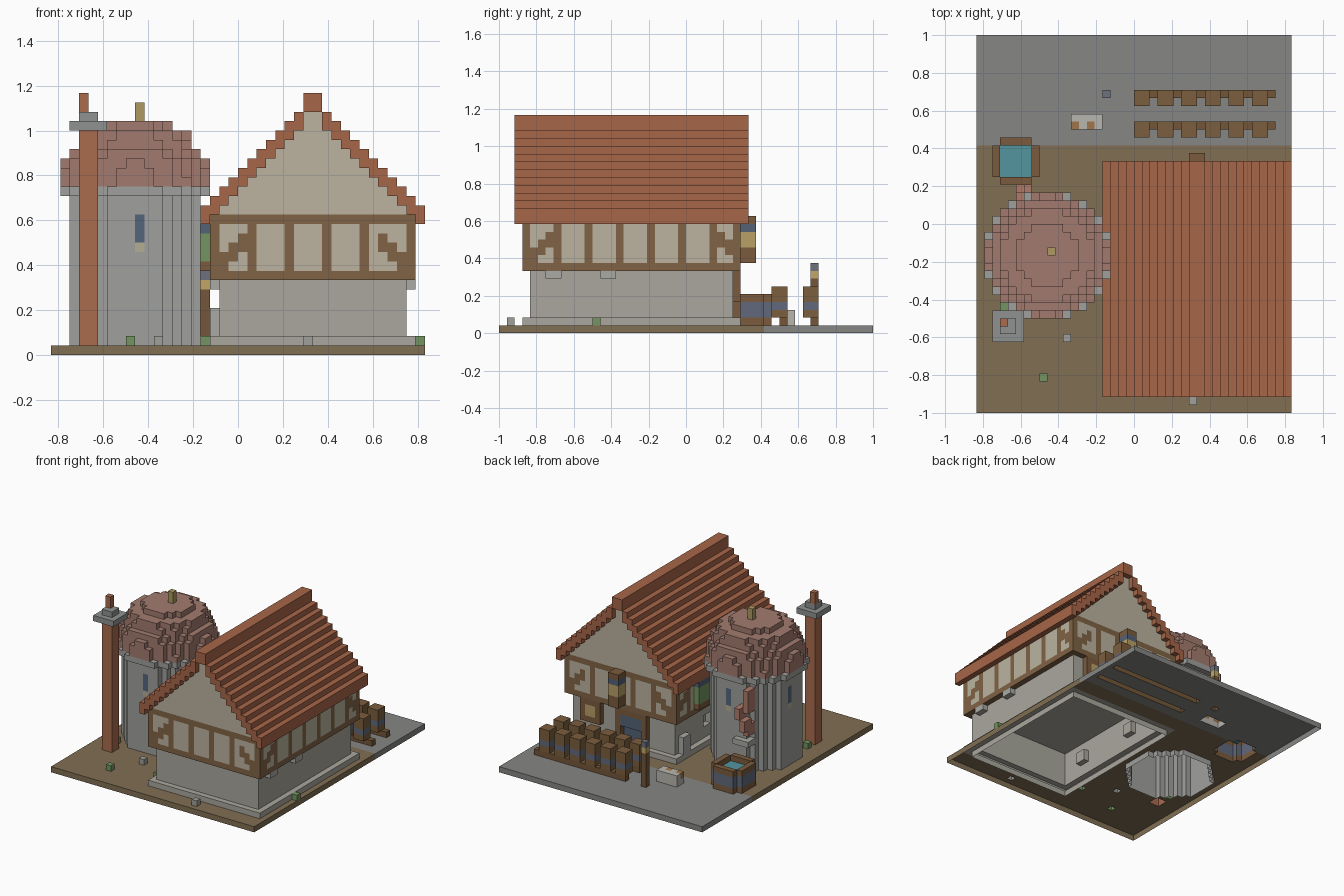
import bpy, bmesh

if "Cube" in bpy.data.objects:
    bpy.data.objects.remove(bpy.data.objects["Cube"])

U = 1 / 24                      # one block; the plot is 40 x 48 blocks
cells = {}                      # (x, y, z) -> part name, later fills replace earlier ones
COLORS = dict(
    ground=(.50, .43, .33), paving=(.52, .52, .51), stone_storey=(.66, .65, .61),
    plaster_walls=(.73, .70, .62), timber_frame=(.50, .39, .28), roof_tiles=(.65, .40, .29),
    tower_wall=(.62, .62, .61), tower_cornice=(.62, .62, .61), tower_dome=(.63, .48, .43),
    tower_finial=(.68, .60, .38), tower_windows=(.33, .40, .48), window_sills=(.70, .67, .58),
    chimney=(.66, .42, .31), chimney_cap=(.56, .57, .57), exposed_bricks=(.68, .48, .42),
    well_staves=(.48, .36, .25), well_hoop=(.38, .41, .48), well_water=(.33, .58, .62),
    rack_rails=(.45, .34, .23), barrels=(.48, .37, .25), barrel_hoops=(.38, .41, .48),
    corbels=(.66, .66, .64), house_door=(.33, .38, .46), door_frames=(.48, .36, .25),
    lit_windows=(.72, .62, .40), ivy=(.45, .58, .38), grass_tufts=(.45, .58, .38),
    pebbles=(.62, .62, .60), lamp_post=(.45, .34, .24), lamp_light=(.75, .65, .40),
    lamp_cap=(.42, .44, .49), trough=(.72, .71, .68), trough_slots=(.62, .46, .30),
)


def fill(part, x0, x1, y0, y1, z0, z1):
    for x in range(x0, x1):
        for y in range(y0, y1):
            for z in range(z0, z1):
                cells[x, y, z] = part


def disc(part, cx, cy, r, z0, z1):
    n = int(r) + 1
    for x in range(cx - n, cx + n):
        for y in range(cy - n, cy + n):
            if (x + .5 - cx) ** 2 + (y + .5 - cy) ** 2 <= r * r:
                fill(part, x, x + 1, y, y + 1, z0, z1)


# plot
fill("ground", 0, 40, 0, 34, 0, 1)
fill("paving", 0, 40, 34, 48, 0, 1)

# house: stone storey on a plinth, with recessed windows on the left
fill("stone_storey", 18, 38, 4, 30, 0, 8)
fill("stone_storey", 17, 39, 3, 31, 1, 2)
for y in (8, 20):
    for yy in (y, y + 1):
        for z in (4, 5):
            cells.pop((18, yy, z))
for y in (6, 13):
    fill("corbels", 17, 18, y, y + 2, 7, 8)
    fill("corbels", 38, 39, y, y + 2, 7, 8)
fill("corbels", 17, 18, 27, 29, 2, 5)

# house: plaster storey and gable
fill("plaster_walls", 17, 39, 3, 31, 8, 15)
for i in range(11):
    fill("plaster_walls", 17 + i, 39 - i, 3, 31, 15 + i, 16 + i)

# house: half-timbering on all four sides
for z in (8, 14):
    for y in (3, 30):
        fill("timber_frame", 17, 39, y, y + 1, z, z + 1)
    for x in (17, 38):
        fill("timber_frame", x, x + 1, 3, 31, z, z + 1)
for y in (3, 30):
    for x in (17, 21, 25, 29, 33, 38):
        fill("timber_frame", x, x + 1, y, y + 1, 9, 14)
    for k in range(3):
        for x in (18 + k, 37 - k):
            fill("timber_frame", x, x + 1, y, y + 1, 9 + k, 11 + k)
for x in (17, 38):
    for y in (3, 7, 11, 15, 19, 23, 27, 30):
        fill("timber_frame", x, x + 1, y, y + 1, 9, 14)
    for k in range(3):
        fill("timber_frame", x, x + 1, 4 + k, 5 + k, 9 + k, 11 + k)
    for k in range(2):
        fill("timber_frame", x, x + 1, 29 - k, 30 - k, 10 + k, 12 + k)

# house: stepped roof and ridge
for i in range(11):
    for x in (16 + i, 39 - i):
        fill("roof_tiles", x, x + 1, 2, 32, 14 + i, 16 + i)
fill("roof_tiles", 27, 29, 2, 32, 26, 28)

# house back: door, lit window, upper hanging window
fill("door_frames", 23, 29, 30, 31, 5, 8)
fill("door_frames", 23, 24, 30, 31, 2, 5)
fill("door_frames", 28, 29, 30, 31, 2, 5)
fill("house_door", 24, 28, 29, 30, 2, 7)
fill("house_door", 24, 28, 30, 31, 5, 7)
fill("door_frames", 32, 36, 30, 31, 4, 8)
fill("lit_windows", 33, 35, 30, 31, 5, 7)
fill("door_frames", 27, 29, 31, 33, 9, 11)
fill("lit_windows", 27, 29, 31, 33, 11, 13)
fill("house_door", 27, 29, 31, 33, 13, 14)
fill("door_frames", 27, 29, 31, 33, 14, 15)

# house left: window box with ivy
fill("door_frames", 16, 17, 23, 26, 9, 10)
fill("ivy", 16, 17, 23, 26, 10, 13)
fill("house_door", 16, 17, 23, 26, 13, 14)

# round tower with stepped dome
disc("tower_wall", 9, 20, 7, 0, 17)
disc("tower_cornice", 9, 20, 8, 17, 18)
for k, r in enumerate((7.8, 7.75, 7.55, 7, 6.4, 5.9, 4.3)):
    disc("tower_dome", 9, 20, r, 18 + k, 19 + k)
fill("tower_finial", 9, 10, 20, 21, 25, 27)
for x, y in ((9, 13), (9, 26), (2, 20)):
    fill("tower_windows", x, x + 1, y, y + 1, 12, 15)
    fill("window_sills", x, x + 1, y, y + 1, 11, 12)
for x, y, z in ((5, 26, 14), (5, 26, 12), (6, 27, 11), (5, 27, 9), (5, 26, 8)):
    fill("exposed_bricks", x, x + 1, y, y + 2, z, z + 2)
fill("corbels", 5, 8, 26, 28, 6, 7)

# chimney
fill("chimney", 3, 5, 10, 12, 0, 24)
fill("chimney_cap", 2, 6, 9, 13, 24, 25)
fill("chimney_cap", 3, 5, 10, 12, 25, 26)
fill("chimney", 3, 4, 11, 12, 26, 28)

# round well
disc("well_staves", 5, 32, 3, 0, 5)
disc("well_hoop", 5, 32, 3, 2, 4)
for x in range(3, 7):
    for y in range(30, 34):
        cells.pop((x, y, 4), None)
        cells[x, y, 3] = "well_water"

# two racks of barrels
for y in (35, 39):
    fill("rack_rails", 20, 38, y + 1, y + 2, 0, 2)
    for x in range(20, 38, 3):
        fill("barrels", x, x + 2, y, y + 2, 2, 6)
        fill("barrel_hoops", x, x + 2, y, y + 2, 3, 4)

# lamp post and trough
fill("lamp_post", 16, 17, 40, 41, 1, 7)
fill("lamp_light", 16, 17, 40, 41, 7, 8)
fill("lamp_cap", 16, 17, 40, 41, 8, 9)
fill("trough", 12, 16, 36, 38, 0, 3)
for x in (12, 14):
    fill("trough_slots", x, x + 1, 36, 37, 2, 3)

# loose stones and tufts
for x, y in ((27, 1), (11, 9)):
    fill("pebbles", x, x + 1, y, y + 1, 1, 2)
for x, y in ((8, 4), (39, 12), (3, 13), (16, 6)):
    fill("grass_tufts", x, x + 1, y, y + 1, 1, 2)

CLOSED = {"stone_storey", "tower_wall"}     # keep their hidden tops as ceilings


def exposed_slices(part):
    """Group visible block sides by axis, direction and plane."""
    slices = {}
    for c, p in cells.items():
        if p != part:
            continue
        for axis in range(3):
            for d in (0, 1):
                n = list(c)
                n[axis] += 2 * d - 1
                other = cells.get(tuple(n))
                hidden = other == part or (other and part not in CLOSED)
                if hidden or n[2] < 0:          # underside of the plot is open
                    continue
                u, v = c[(axis + 1) % 3], c[(axis + 2) % 3]
                slices.setdefault((axis, d, c[axis] + d), set()).add((u, v))
    return slices


def rectangles(todo):
    """Merge the squares of one plane into large rectangles."""
    while todo:
        u0, v0 = min(todo)
        u1, v1 = u0 + 1, v0 + 1
        while (u0, v1) in todo:
            v1 += 1
        while all((u1, v) in todo for v in range(v0, v1)):
            u1 += 1
        todo -= {(u, v) for u in range(u0, u1) for v in range(v0, v1)}
        yield u0, u1, v0, v1


def build(part):
    bm = bmesh.new()
    for (axis, d, w), squares in exposed_slices(part).items():
        for u0, u1, v0, v1 in rectangles(squares):
            ring = [(u0, v0), (u1, v0), (u1, v1), (u0, v1)]
            verts = []
            for u, v in (ring if d else ring[::-1]):
                p = [0, 0, 0]
                p[axis], p[(axis + 1) % 3], p[(axis + 2) % 3] = w, u, v
                verts.append(bm.verts.new(((p[0] - 20) * U, (p[1] - 24) * U, p[2] * U)))
            bm.faces.new(verts)
    bmesh.ops.remove_doubles(bm, verts=bm.verts, dist=1e-4)
    mesh = bpy.data.meshes.new(part)
    bm.to_mesh(mesh)
    bm.free()
    mat = bpy.data.materials.new(part)
    mat.diffuse_color = (*(c ** 2.2 for c in COLORS[part]), 1)
    mat.use_nodes = True
    mat.node_tree.nodes["Principled BSDF"].inputs["Base Color"].default_value = mat.diffuse_color
    mesh.materials.append(mat)
    bpy.context.collection.objects.link(bpy.data.objects.new(part, mesh))


for part in COLORS:
    build(part)
